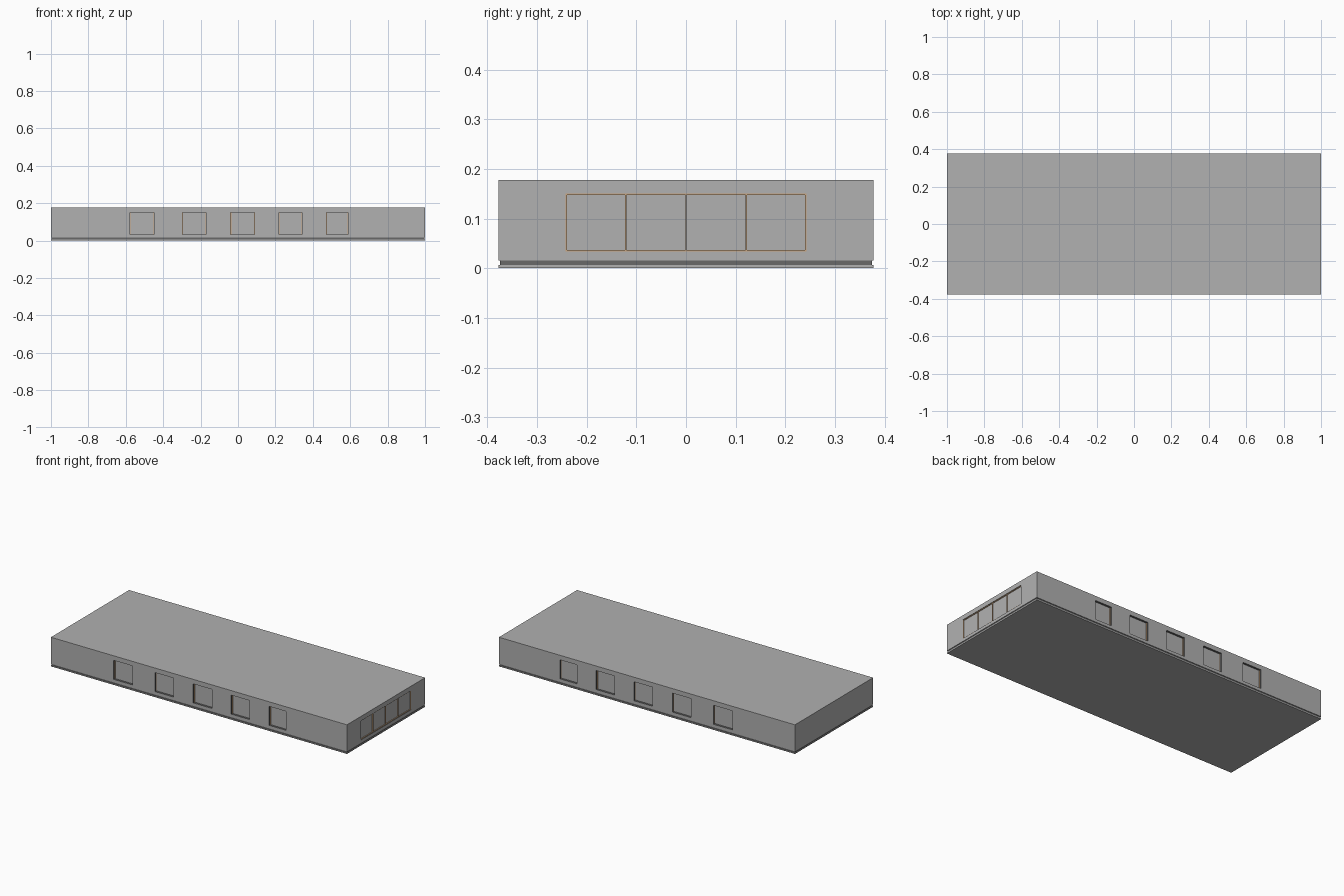
import bpy

if "Cube" in bpy.data.objects:
    bpy.data.objects.remove(bpy.data.objects["Cube"])

HX, HY, TOP = 1.0, 0.377, 0.178
DEPTH = 0.014           # window recess depth
TRIM = 0.003            # window frame strip width
Z0, Z1 = 0.034, 0.15    # window sill and head


def material(name, rgb):
    m = bpy.data.materials.new(name)
    m.diffuse_color = (*rgb, 1)
    m.use_nodes = True
    m.node_tree.nodes["Principled BSDF"].inputs["Base Color"].default_value = m.diffuse_color
    return m


grey = material("wall grey", (0.44, 0.44, 0.44))
dark = material("dark grey", (0.14, 0.14, 0.14))
wood = material("frame wood", (0.60, 0.39, 0.22))


def box(name, lo, hi, mat):
    bpy.ops.mesh.primitive_cube_add(size=1, location=[(a + b) / 2 for a, b in zip(lo, hi)])
    ob = bpy.context.object
    ob.name = name
    ob.scale = [b - a for a, b in zip(lo, hi)]
    bpy.ops.object.transform_apply(location=True, rotation=True, scale=True)
    ob.data.materials.append(mat)
    return ob


# Main slab, shadow band and base plate
body = box("body", (-HX, -HY, 0.016), (HX, HY, TOP), grey)
box("shadow_band", (-HX + .003, -HY + .003, 0.005), (HX - .003, HY - .003, 0.017), dark)
box("base_plate", (-HX, -HY, 0), (HX, HY, 0.006), grey)

cutters = []


def cut(lo, hi):
    cutters.append(box("window_cutter", lo, hi, dark))


# Five windows along each long side
for x0, x1 in [(-.577, -.449), (-.298, -.172), (-.039, .088), (.218, .343), (.474, .588)]:
    for s in (-1, 1):
        def span(a, b):
            return sorted((s * a, s * b))
        ya, yb = span(HY - DEPTH, HY + .05)
        cut((x0, ya, Z0), (x1, yb, Z1))
        ya, yb = span(HY - DEPTH - .002, HY - DEPTH + .001)
        box("window_pane", (x0, ya, Z0), (x1, yb, Z1), grey)
        ya, yb = span(HY - DEPTH - .002, HY - DEPTH + .004)
        for a in (x0, x1 - TRIM):
            box("window_frame", (a, ya, Z0), (a + TRIM, yb, Z1), wood)

# Wide four-pane window on the right end
W = 0.243
cut((HX - .008, -W, Z0), (HX + .05, W, Z1))
box("end_pane", (HX - .01, -W, Z0), (HX - .007, W, Z1), grey)
for i in range(5):
    y = -W + i * W / 2
    y = min(max(y - TRIM / 2, -W), W - TRIM)
    box("end_mullion", (HX - .01, y, Z0), (HX - .002, y + TRIM, Z1), wood)
for z in (Z0, Z1 - TRIM):
    box("end_rail", (HX - .01, -W, z), (HX - .003, W, z + TRIM), wood)

# Carve the recesses, keeping the cutter colour on their sides
bpy.ops.object.select_all(action='DESELECT')
for c in cutters:
    c.select_set(True)
bpy.context.view_layer.objects.active = cutters[0]
bpy.ops.object.join()
cutter = bpy.context.object
cutter.hide_render = True
cutter.display_type = 'WIRE'
mod = body.modifiers.new("recesses", 'BOOLEAN')
mod.object = cutter
mod.operation = 'DIFFERENCE'
mod.solver = 'EXACT'
mod.material_mode = 'TRANSFER'
